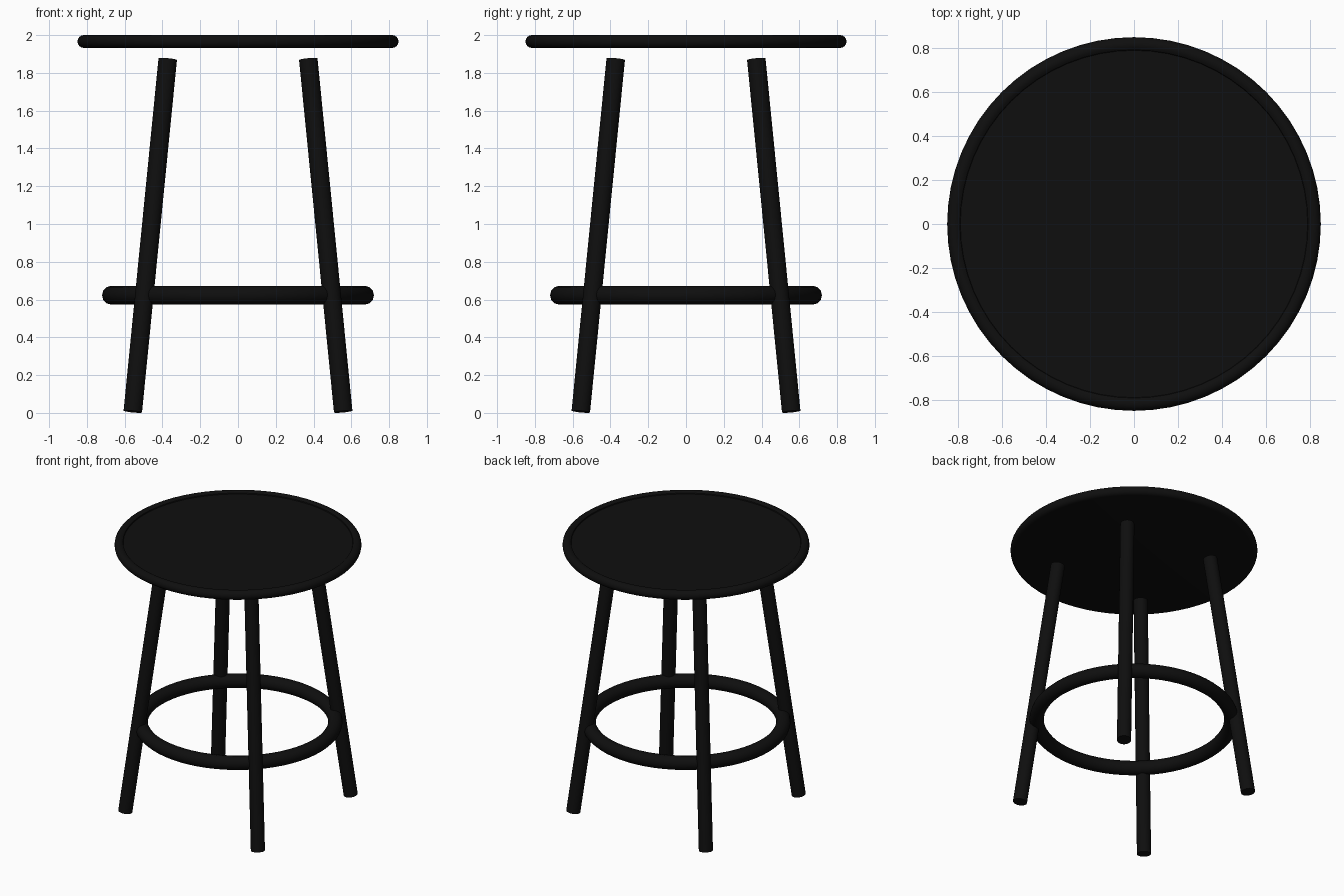
import bpy, bmesh, math
from mathutils import Vector

cube = bpy.data.objects.get("Cube")
if cube:
    bpy.data.objects.remove(cube, do_unlink=True)

# Single black finish for the whole stool
black = bpy.data.materials.new("black_paint")
black.use_nodes = True
colour = (0.0045, 0.0045, 0.0045, 1)
black.diffuse_color = colour
black.node_tree.nodes["Principled BSDF"].inputs["Base Color"].default_value = colour


def finish(obj, name):
    obj.name = obj.data.name = name
    obj.data.materials.append(black)
    bpy.ops.object.select_all(action='DESELECT')
    obj.select_set(True)
    bpy.context.view_layer.objects.active = obj
    bpy.ops.object.shade_smooth_by_angle(angle=math.radians(40))


def lathe(name, profile, steps=64):
    """Spin a (radius, height) profile about the z axis."""
    bm = bmesh.new()
    verts = [bm.verts.new((r, 0, z)) for r, z in profile]
    edges = [bm.edges.new(pair) for pair in zip(verts, verts[1:])]
    bmesh.ops.spin(bm, geom=verts + edges, cent=(0, 0, 0), axis=(0, 0, 1),
                   angle=math.tau, steps=steps)
    bmesh.ops.remove_doubles(bm, verts=bm.verts, dist=0.0001)
    bmesh.ops.recalc_face_normals(bm, faces=bm.faces)
    mesh = bpy.data.meshes.new(name)
    bm.to_mesh(mesh)
    bm.free()
    obj = bpy.data.objects.new(name, mesh)
    bpy.context.collection.objects.link(obj)
    finish(obj, name)


# Seat: thin disc with a rounded, slightly raised rim
rim, mid, r = 0.816, 1.966, 0.034
arc = [(rim + r * math.cos(a), mid + r * math.sin(a))
       for a in (math.radians(-90 + 22.5 * i) for i in range(11))]
lathe("seat", [(0, mid - r)] + arc + [(0.79, arc[-1][1] - 0.007), (0, arc[-1][1] - 0.007)])

# Footrest ring
bpy.ops.mesh.primitive_torus_add(major_radius=0.67, minor_radius=0.05, major_segments=64,
                                 minor_segments=12, location=(0, 0, 0.623))
finish(bpy.context.object, "footrest_ring")

# Four splayed round legs, cut square to their own axes
for side, sx in (("left", 1), ("right", -1)):
    for end, sy in (("front", -1), ("back", 1)):
        foot = Vector((0.557 * sx, 0.557 * sy, 0.007))
        top = Vector((0.372 * sx, 0.372 * sy, 1.873))
        axis = top - foot
        bpy.ops.mesh.primitive_cylinder_add(vertices=24, radius=0.049, depth=axis.length,
                                            location=(foot + top) / 2)
        leg = bpy.context.object
        leg.rotation_euler = axis.to_track_quat('Z', 'Y').to_euler()
        finish(leg, f"{end}_{side}_leg")
